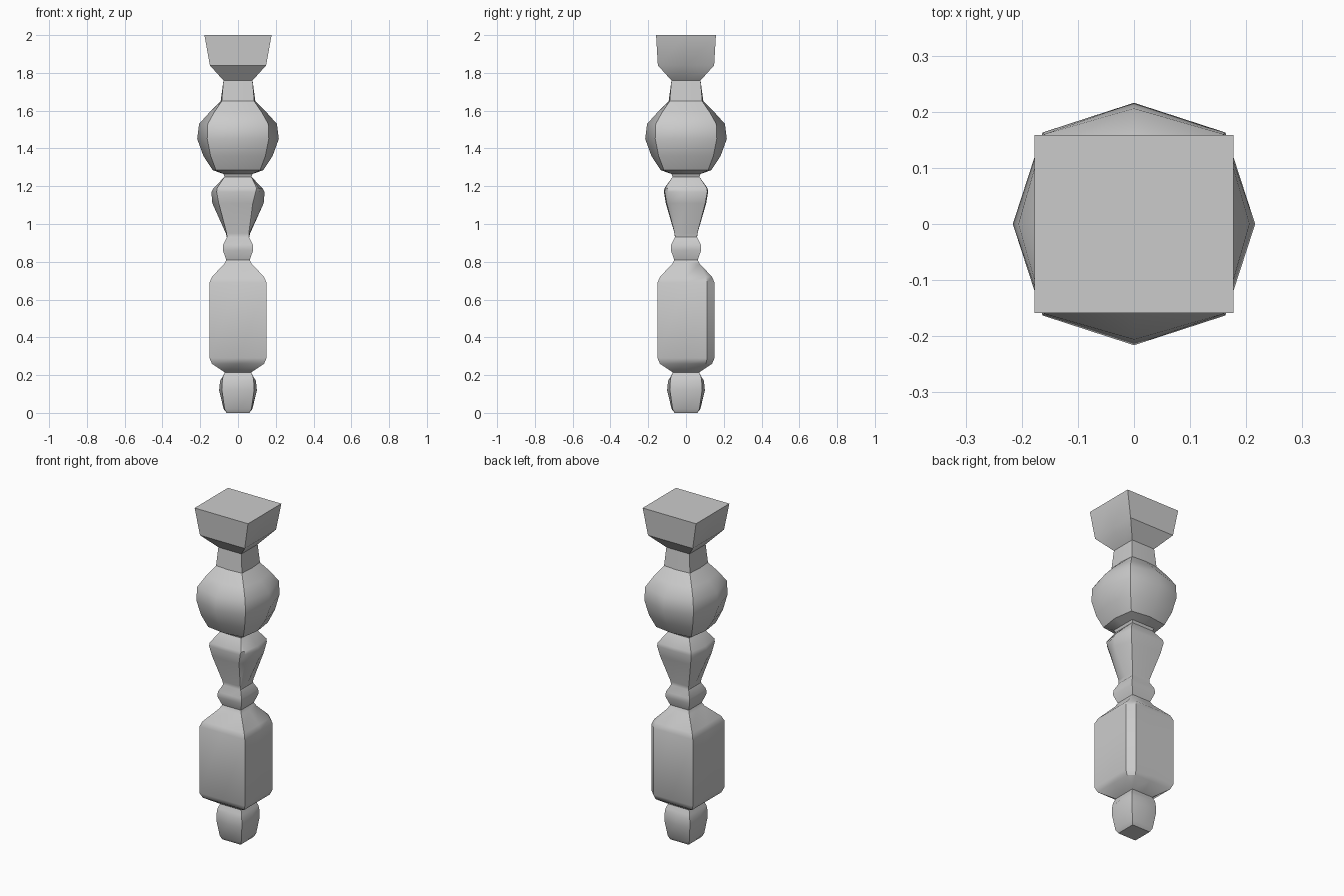
import bpy, bmesh

if "Cube" in bpy.data.objects:
    bpy.data.objects.remove(bpy.data.objects["Cube"])

# Each part: (z, half width at the corners, extra bulge at mid-side)
FOOT = [(0, .06, 0), (.02, .071, .005), (.12, .085, .015), (.17, .083, .012), (.19, .08, .002), (.215, .07, 0)]
BLOCK = [(.26, .138, 0), (.29, .151, 0), (.69, .151, 0), (.72, .138, 0), (.79, .072, 0)]
COLLAR = [(.81, .062, 0), (.86, .08, 0), (.89, .079, 0), (.93, .059, 0)]
VASE = [(.95, .06, .004), (1.11, .102, .034), (1.17, .113, .028), (1.19, .111, .018), (1.25, .071, 0)]
BULB = [(1.265, .077, 0), (1.285, .117, .017), (1.36, .145, .038), (1.45, .163, .053),
        (1.53, .16, .046), (1.59, .127, .025), (1.65, .086, .006)]
CAPITAL = [(1.76, .077, 0), (1.84, .149, 0), (2, .168, 0)]


def ring(bm, z, w, bulge, front_cut=0, back_cut=0, bulge_y=1, skew=0):
    """Bulged square section with its two right-hand corners cut off."""
    x, y = w + skew, w - skew
    mx, my = x + bulge, y + bulge * bulge_y
    pts = [(-x, -y), (0, -my), (x - front_cut, -y), (x, -y + front_cut), (mx, 0),
           (x, y - back_cut), (x - back_cut, y), (0, my), (-x, y), (-mx, 0)]
    return [bm.verts.new((px, py, z)) for px, py in pts]


# Stack the sections: the block has a cut back corner, the vase a cut front one
bm = bmesh.new()
rings = [ring(bm, *r) for r in FOOT]
rings += [ring(bm, *r, back_cut=max(0, (r[1] - .08) * .55)) for r in BLOCK]
rings += [ring(bm, *r) for r in COLLAR]
rings += [ring(bm, *r, front_cut=r[2] * .7, bulge_y=.15) for r in VASE]
rings += [ring(bm, *r) for r in BULB]
rings += [ring(bm, *r, skew=max(0, (r[0] - 1.84) * .06)) for r in CAPITAL]

# Loft into one continuous baluster
n = len(rings[0])
for a, b in zip(rings, rings[1:]):
    for i in range(n):
        j = (i + 1) % n
        bm.faces.new((a[i], a[j], b[j], b[i]))
bm.faces.new(rings[0][::-1])
bm.faces.new(rings[-1])
bmesh.ops.remove_doubles(bm, verts=bm.verts, dist=0.0005)
bmesh.ops.recalc_face_normals(bm, faces=bm.faces)

mesh = bpy.data.meshes.new("baluster")
bm.to_mesh(mesh)
bm.free()
post = bpy.data.objects.new("baluster", mesh)
bpy.context.collection.objects.link(post)
bpy.context.view_layer.objects.active = post
post.select_set(True)
bpy.ops.object.shade_smooth_by_angle(angle=0.6)
